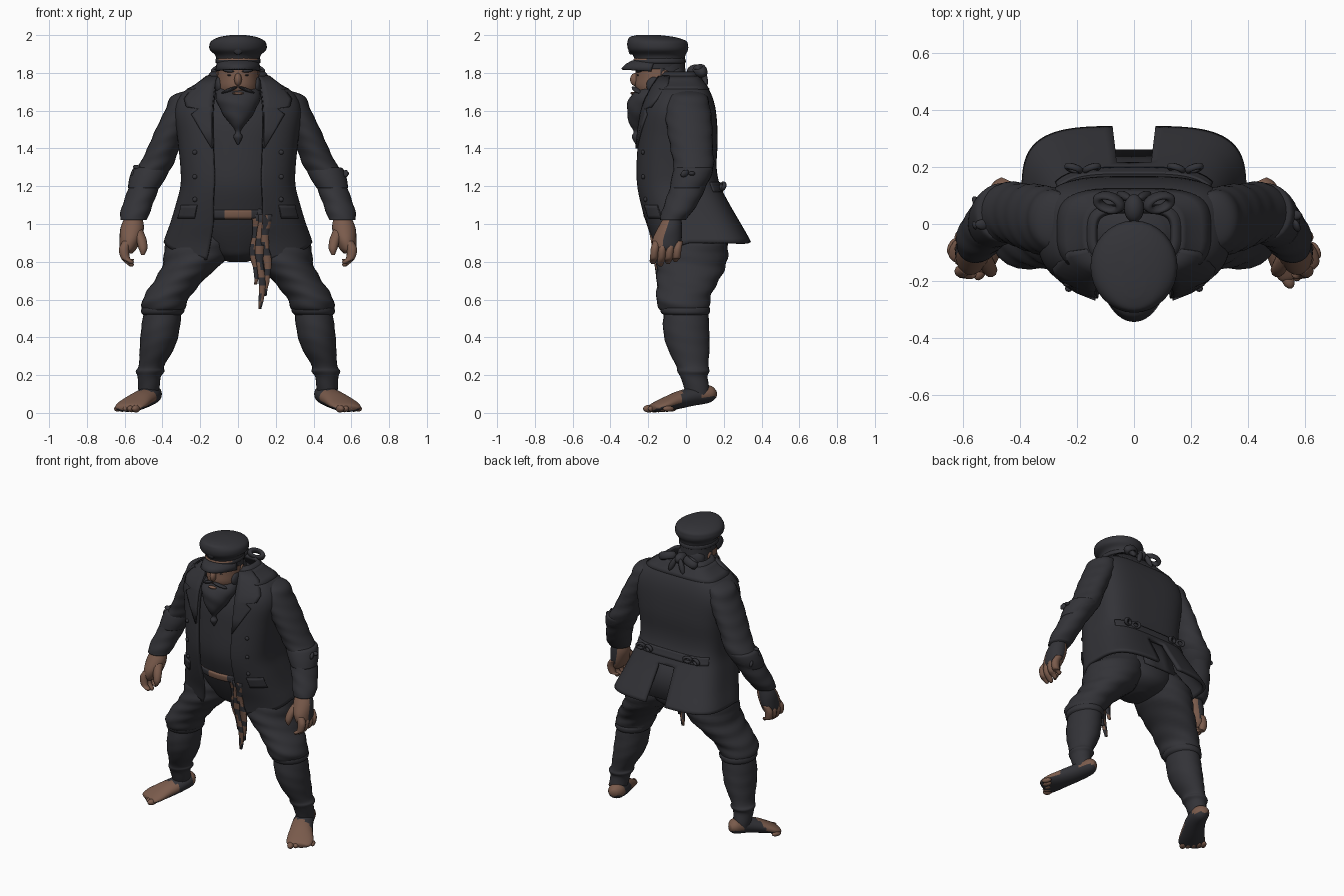
import bpy, bmesh, random
from math import sin, cos, pi, asin, copysign
from mathutils import Vector

random.seed(4)
if "Cube" in bpy.data.objects:
    bpy.data.objects.remove(bpy.data.objects["Cube"])


def material(name, rgb):
    m = bpy.data.materials.new(name)
    m.use_nodes = True
    m.diffuse_color = (*rgb, 1)
    bsdf = m.node_tree.nodes["Principled BSDF"]
    bsdf.inputs["Base Color"].default_value = (*rgb, 1)
    bsdf.inputs["Roughness"].default_value = 0.8
    return m


MATS = [material("dark_cloth", (0.033, 0.033, 0.039)),
        material("brown_skin", (0.195, 0.105, 0.072))]
CLOTH, SKIN = 0, 1
SIDES = ((1, "left_"), (-1, "right_"))


def finish(name, bm, rule, thick=0):
    """Turn a bmesh into a smooth object; rule is a colour index or a face test."""
    bmesh.ops.recalc_face_normals(bm, faces=bm.faces)
    bm.normal_update()
    for f in bm.faces:
        f.smooth = True
        f.material_index = int(rule(f)) if callable(rule) else rule
    me = bpy.data.meshes.new(name)
    bm.to_mesh(me)
    bm.free()
    for m in MATS:
        me.materials.append(m)
    ob = bpy.data.objects.new(name, me)
    bpy.context.collection.objects.link(ob)
    if thick:
        mod = ob.modifiers.new("thickness", "SOLIDIFY")
        mod.thickness, mod.offset = thick, 0
    return ob


def spline(rows, n=5):
    """Smooth resampling of a table of rows."""
    out, rows = [], [Vector(r) for r in rows]
    for i in range(len(rows) - 1):
        b, c = rows[i], rows[i + 1]
        a, d = rows[max(i - 1, 0)], rows[min(i + 2, len(rows) - 1)]
        for k in range(n):
            t = k / n
            out.append(b + (c - a) * (t / 2) + (a * 2 - b * 5 + c * 4 - d) * (t * t / 2)
                       + (b * 3 - a - c * 3 + d) * (t ** 3 / 2))
    return out + [rows[-1]]


def skin_rows(bm, rows, closed):
    vs = [[bm.verts.new(p) for p in r] for r in rows]
    for r, q in zip(vs, vs[1:]):
        for i in range(0 if closed else 1, len(r)):
            bm.faces.new((r[i - 1], r[i], q[i], q[i - 1]))
    return vs


def loft(name, rings, rule=CLOTH, s=1, slant=None, wrinkle=0, seg=24):
    """Closed body through rings (height, x, y, half width, half depth).
    With a slant the rings run along y instead, turned outwards by that slope."""
    bm, rows = bmesh.new(), []
    for p, x, o, rx, ro in spline(rings):
        row = []
        for i in range(seg):
            a = 2 * pi * i / seg
            w = 1 + wrinkle * sin(p * 75 + 2 * sin(a) + 3 * cos(a))
            dx, v = max(rx, .002) * w * cos(a), o + max(ro, .002) * w * sin(a)
            u = s * (x + dx)
            row.append((u, v, p) if slant is None else (u, p + slant * dx, v))
        rows.append(row)
    vs = skin_rows(bm, rows, True)
    bm.faces.new(vs[0])
    bm.faces.new(vs[-1])
    return finish(name, bm, rule)


def sheet(name, rows, rule=CLOTH, thick=0.015, cut=None):
    bm = bmesh.new()
    skin_rows(bm, rows, False)
    if cut:
        doomed = [f for f in bm.faces if cut(f.calc_center_median())]
        bmesh.ops.delete(bm, geom=doomed, context="FACES")
    return finish(name, bm, rule, thick)


def ball(name, loc, size, rule=CLOTH, rot=(0, 0, 0)):
    bm = bmesh.new()
    bmesh.ops.create_uvsphere(bm, u_segments=16, v_segments=10, radius=1)
    ob = finish(name, bm, rule)
    ob.location, ob.scale, ob.rotation_euler = loc, size, rot
    return ob


def bow_loop(name, loc, size, rot):
    bm, rows = bmesh.new(), []
    for i in range(25):
        a = 2 * pi * i / 24
        rows.append([((1 + .4 * cos(b)) * cos(a), (1 + .4 * cos(b)) * sin(a), sin(b))
                     for b in [2 * pi * k / 8 for k in range(8)]])
    skin_rows(bm, rows, True)
    bmesh.ops.remove_doubles(bm, verts=bm.verts, dist=1e-4)
    ob = finish(name, bm, CLOTH)
    ob.location, ob.scale, ob.rotation_euler = loc, size, rot


# Coat surface: height, half width, front y, back y, half opening
COAT = spline([(1.8, .135, -.13, .045, .09), (1.75, .185, -.16, .08, .11),
               (1.69, .285, -.19, .122, .12), (1.6, .328, -.225, .148, .13),
               (1.45, .31, -.25, .158, .13), (1.3, .295, -.26, .152, .125),
               (1.2, .295, -.256, .172, .125), (1.1, .32, -.235, .222, .13),
               (1, .35, -.205, .28, .13), (.9, .385, -.17, .335, .145),
               (.78, .41, -.145, .38, .17)])
FRONT_POWER, BACK_POWER = 2.7, 3.8


def coat_at(z):
    for a, b in zip(COAT, COAT[1:]):
        if z >= b[0]:
            return a.lerp(b, min(1, max(0, (a[0] - z) / (a[0] - b[0]))))
    return COAT[-1]


def coat_point(t, z, off=0):
    _, rx, front, back, _ = coat_at(z)
    c, sn = cos(t), sin(t)
    e = 2 / (BACK_POWER if c > 0 else FRONT_POWER)
    x = (rx + off) * copysign(abs(sn) ** e, sn)
    y = (front + back) / 2 + ((back - front) / 2 + off) * copysign(abs(c) ** e, c)
    return (x, y, z)


def coat_angle(x, z):
    return pi - asin(min(.97, x / coat_at(z)[1]) ** (FRONT_POWER / 2))


def coat_patch(name, t0, t1, top, low, off, thick=.012):
    sheet(name, [[coat_point(t0 + (t1 - t0) * i / 32, top + (low - top) * k / 4, off)
                  for i in range(33)] for k in range(5)], CLOTH, thick)


# Coat body with a dipping front hem and a back vent
rows = []
for k in range(49):
    row = []
    for i in range(129):
        f = i / 64 - 1
        hem = .9 - .09 * max(0, abs(f) - .6) / .4
        z = 1.8 + (hem - 1.8) * k / 48
        row.append(coat_point(f * coat_angle(coat_at(z)[4], z), z))
    rows.append(row)
sheet("coat", rows, CLOTH, .02, lambda c: abs(c.x) < .065 and c.y > 0 and c.z < 1.13)
sheet("vent_panel", [[(x, .165 + .09 * v, 1.18 - .27 * v) for x in (-.12, -.04, .04, .12)]
                     for v in (0, .5, 1)])
coat_patch("collar", -2.2, 2.2, 1.78, 1.71, .01)
coat_patch("half_belt", -.9, .9, 1.22, 1.17, .01)

LAPEL = [(1.78, .15), (1.73, .215), (1.66, .27), (1.62, .26), (1.61, .2),
         (1.58, .235), (1.5, .19), (1.4, .132)]
for s, side in SIDES:
    rows = []
    for z, w in LAPEL:
        a, b = coat_angle(coat_at(z)[4], z), coat_angle(w, z)
        rows.append([coat_point(s * (a + (b - a) * i / 6), z, .015) for i in range(7)])
    sheet(side + "lapel", rows, CLOTH, .014)
    coat_patch(side + "pocket_flap", s * 2.1, s * 2.55, 1.1, 1.03, .012)
    for z in (1.38, 1.25, 1.13):
        ball(side + "button", coat_point(s * coat_angle(.22, z), z, .012), (.013, .01, .013))
    for d in (-1, 1):
        bow_loop(side + "waist_bow", (s * .18 + d * .032, .195, 1.2), (.024, .018, .012), (1.3, 0, d * .3))

# Waistcoat, belly and seat
loft("waistcoat", [(1.75, 0, -.03, .1, .085), (1.68, 0, -.03, .21, .135), (1.55, 0, -.04, .275, .185),
                   (1.4, 0, -.045, .275, .2), (1.22, 0, -.046, .27, .205), (1.08, 0, -.025, .265, .192),
                   (.97, 0, .02, .265, .195), (.88, 0, .045, .21, .175), (.83, 0, .045, .14, .14),
                   (.8, 0, .04, .05, .07)])
loft("belt", [(1.075, 0, -.025, .268, .192), (1.068, 0, -.025, .272, .202),
              (1.035, 0, -.02, .272, .202), (1.025, 0, -.015, .265, .19)],
     lambda f: -.09 < f.calc_center_median().x < .08 and f.calc_center_median().y < 0)
ball("belt_buckle", (.115, -.2, 1.055), (.02, .012, .026))

# Ragged hanging sash with brown patches
for i, (x, low) in enumerate(((.09, .68), (.12, .55), (.15, .62))):
    n = 12
    rows = []
    for k in range(n + 1):
        v = k / n
        w = .022 * (1 - .6 * v ** 3) * random.uniform(.8, 1.15)
        cx = x + .008 * sin(v * 9 + i)
        rows.append([(cx + w * d, -.208 + .08 * v ** .7 - .004 * i, 1.05 + (low - 1.05) * v)
                     for d in (-1, 0, 1)])
    sheet("sash_strand", rows, lambda f: sin(f.calc_center_median().z * 60 + i * 2
                                             + f.calc_center_median().x * 40) > 0, .012)

# Limbs
for s, side in SIDES:
    loft(side + "sleeve", [(1.705, .24, .01, .04, .05), (1.675, .275, .01, .078, .1),
                           (1.6, .3, .01, .087, .12), (1.5, .35, .02, .086, .12),
                           (1.4, .395, .03, .085, .112), (1.32, .43, .04, .09, .108),
                           (1.26, .47, .035, .094, .1), (1.2, .495, .012, .082, .095),
                           (1.12, .525, -.02, .08, .09), (1.06, .545, -.05, .078, .08),
                           (1.02, .553, -.07, .07, .068)], s=s, wrinkle=.02)
    loft(side + "turned_cuff", [(1.3, .455, .04, .085, .09), (1.29, .46, .04, .098, .104),
                                (1.24, .48, .025, .096, .103), (1.19, .5, .005, .083, .09)], s=s)
    for k in range(6):
        p = (s * random.uniform(.53, .57), random.uniform(-.03, .09), random.uniform(1.23, 1.32))
        ball(side + "cuff_ribbon", p, (.025, .018, .012), CLOTH, (k, k * 2, k))

    # Hand with four curled fingers and a thumb, dark wrap on its outer back
    def unwrapped(f):
        return f.normal.x * s + f.normal.y < .75
    loft(side + "palm", [(1.04, .553, -.07, .045, .045), (.98, .56, -.085, .062, .064),
                         (.92, .57, -.1, .057, .077), (.87, .58, -.105, .044, .07),
                         (.845, .58, -.105, .02, .05)], unwrapped, s)
    for i in range(4):
        y, low = -.165 + .04 * i, .775 + .012 * abs(i - 1)
        loft(side + "finger", [(.91, .585, y + .01, .024, .02), (.87, .603, y, .027, .023),
                               (.82, .596, y - .005, .024, .021), (low + .015, .572, y - .01, .02, .018),
                               (low, .564, y - .01, .008, .008)], SKIN, s, seg=10)
    loft(side + "thumb", [(.97, .535, -.11, .03, .03), (.92, .513, -.145, .028, .027),
                          (.87, .503, -.165, .023, .022), (.835, .504, -.17, .008, .008)], SKIN, s, seg=10)

    loft(side + "breeches", [(1, .14, .03, .12, .15), (.9, .195, .04, .185, .18),
                             (.8, .235, .03, .16, .187), (.72, .298, .015, .133, .17),
                             (.64, .36, -.008, .125, .148), (.59, .388, -.015, .12, .142),
                             (.55, .395, -.01, .112, .13), (.53, .397, 0, .09, .11)], s=s, wrinkle=.024)
    loft(side + "knee_band", [(.57, .395, -.005, .1, .115), (.555, .396, -.005, .114, .131),
                              (.53, .4, -.003, .112, .128), (.515, .402, 0, .095, .11)], s=s)
    loft(side + "stocking", [(.57, .395, 0, .098, .115), (.45, .41, 0, .102, .122),
                             (.35, .427, .012, .093, .113), (.25, .458, .033, .068, .086),
                             (.22, .465, .04, .076, .085), (.19, .47, .042, .062, .072),
                             (.12, .473, .06, .055, .065), (.09, .475, .065, .05, .06)], s=s, wrinkle=.012)

    # Bare foot with a dark wrap and sole; the right one reaches less far forward
    def bare(f):
        c = f.calc_center_median()
        return f.normal.z > -.35 and (c.y < -.02 or c.y > .09)
    reach = 1 if s > 0 else .85
    foot = [(.155, .445, .1, .02, .022), (.12, .45, .1, .047, .047),
            (.04, .475, .088, .057, .05), (-.05, .52, .066, .066, .046),
            (-.12, .56, .044, .077, .034), (-.165, .58, .03, .07, .024),
            (-.18, .585, .028, .05, .015)]
    loft(side + "foot", [(y * (reach if y < 0 else 1), *r) for y, *r in foot], bare, s, .45)
    for i in range(5):
        ball(side + "toe", (s * (.54 + .024 * i), (-.197 + .026 * i) * reach, .022),
             (.021 - .0012 * i, .032, .02 - .0012 * i), SKIN, (0, 0, s * .45))

# Head
loft("head", [(1.56, 0, -.07, .09, .08), (1.66, 0, -.12, .1, .11), (1.72, 0, -.135, .11, .132),
              (1.78, 0, -.135, .11, .132), (1.86, 0, -.135, .106, .13)],
     lambda f: f.calc_center_median().y < -.13)
loft("beard", [(1.718, 0, -.15, .118, .09), (1.685, 0, -.175, .121, .112), (1.64, 0, -.215, .11, .095),
               (1.58, 0, -.24, .08, .07), (1.53, 0, -.255, .042, .045), (1.49, 0, -.262, .013, .015),
               (1.46, 0, -.265, .024, .022), (1.42, 0, -.262, .004, .004)], wrinkle=.02)
ball("nose", (0, -.27, 1.765), (.02, .026, .034), SKIN)
ball("lower_lip", (0, -.28, 1.692), (.03, .014, .008), SKIN)
for s, side in SIDES:
    ball(side + "moustache", (s * .045, -.262, 1.71), (.05, .02, .009), CLOTH, (0, s * .35, s * .4))
    ball(side + "eyebrow", (s * .05, -.245, 1.812), (.036, .018, .01), CLOTH, (0, s * -.15, s * .4))
    ball(side + "eye", (s * .045, -.254, 1.788), (.013, .005, .004))
    ball(side + "ear", (s * .106, -.11, 1.785), (.012, .024, .03), SKIN)
    ball(side + "whisker", (s * .1, -.165, 1.735), (.022, .045, .045))
    bow_loop(side + "hair_bow", (s * .088, .075, 1.81), (.042, .026, .026), (.5, s * .2, s * .3))
    ball(side + "ribbon_end", (s * .035, .098, 1.775), (.018, .016, .05), CLOTH, (.2, s * -.4, 0))
ball("back_hair", (0, -.06, 1.78), (.1, .06, .075))
ball("hair_knot", (0, .055, 1.81), (.035, .05, .035))

# Peaked cap
loft("cap", [(1.82, 0, -.14, .108, .125), (1.87, 0, -.14, .114, .132), (1.895, 0, -.142, .122, .14),
             (1.92, 0, -.147, .148, .157), (1.945, 0, -.15, .152, .161), (1.97, 0, -.155, .14, .154),
             (1.99, 0, -.18, .098, .118), (2, 0, -.2, .04, .06)], seg=32)
loft("cap_band", [(1.85, 0, -.14, .112, .13), (1.855, 0, -.14, .119, .138),
                  (1.87, 0, -.14, .119, .138), (1.88, 0, -.14, .113, .132)],
     lambda f: f.calc_center_median().z > 1.866 and f.calc_center_median().y < -.2)
ball("cap_badge", (0, -.292, 1.93), (.028, .014, .034))
sheet("visor", [[((.108 + .01 * v) * sin(a), -.14 - (.12 + .08 * v) * cos(a),
                  1.865 - .045 * v * v - .015 * (1 - cos(a)))
                 for a in [(i / 12 - 1) * 1.35 for i in range(25)]] for v in (0, .35, .7, 1)], CLOTH, .01)
